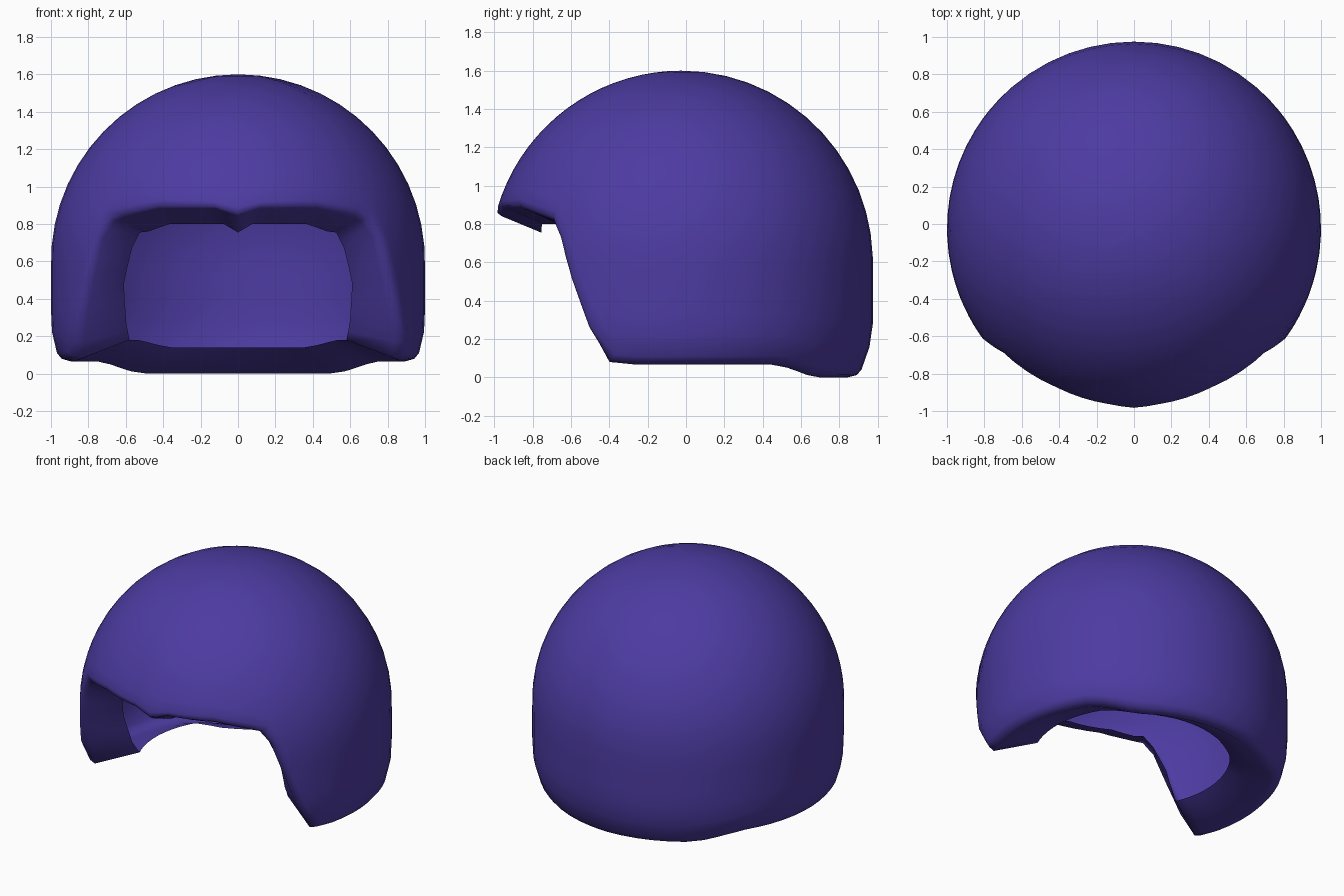
import bpy, bmesh
from math import sin, cos, asin, pi, radians

cube = bpy.data.objects.get("Cube")
if cube:
    bpy.data.objects.remove(cube, do_unlink=True)

WAIST = 0.6        # height where the straight wall turns into the dome
CENTRE_Y = -0.025
ROWS = 18

# Half of the rim, from front centre to back centre:
# outer angle, z, lip angle, z, radius, inner angle, z, radius, steps
RIM = [
    (0, .89, 0, .84, .935, 0, .755, .73, 2),
    (8, .92, 7, .88, .92, 6, .80, .73, 4),
    (26, .93, 27, .88, .92, 30, .80, .73, 2),
    (37, .90, 36, .85, .92, 41, .76, .73, 2),
    (47, .87, 44.5, .82, .93, 46, .755, .73, 2),
    (52, .74, 48.5, .74, .95, 51, .67, .73, 2),
    (56, .52, 53.5, .52, .95, 58, .48, .72, 2),
    (62, .27, 59.5, .27, .94, 63, .27, .67, 2),
    (69, .12, 66, .08, .92, 67, .18, .63, 2),
    (77, .11, 75, .066, .90, 76, .18, .63, 8),
    (122, .11, 122, .066, .89, 122, .18, .63, 2),
    (129, .09, 129, .05, .88, 129, .17, .63, 2),
    (139, .06, 139, .012, .87, 139, .15, .63, 1),
    (146, .05, 146, 0, .87, 146, .14, .63, 5),
    (180, .04, 180, 0, .87, 180, .14, .63, 1),
]


def place(angle, radius, z):
    a = radians(angle)
    return (radius * sin(a), CENTRE_Y - radius * cos(a), z)


def climb(angle, z):
    """Points from height z up the wall and dome, stopping short of the pole."""
    start = z if z < WAIST else WAIST + asin(z - WAIST)
    end = WAIST + pi / 2
    points = []
    for i in range(ROWS):
        u = start + (end - start) * i / ROWS
        if u < WAIST:                           # wall tucks in at the bottom
            points.append(place(angle, 1 - 0.035 * (max(0, 0.3 - u) / 0.2) ** 2, u))
        else:
            points.append(place(angle, cos(u - WAIST), WAIST + sin(u - WAIST)))
    return points


def column(key, side):
    """One section: crown, outer wall, rounded lip, inner edge of the rim."""
    ao, zo, al, zl, rl, ai, zi, ri = key
    outer = climb(side * ao, zo)
    lip = place(side * al, rl, zl)
    x, y, z = [(o + l) / 2 for o, l in zip(outer[0], lip)]
    roll = (x * 1.012, y * 1.012, max(z - 0.008, 0))
    return outer[::-1] + [roll, lip, place(side * ai, ri, zi)]


# Subdivide the rim keys, then mirror them into a full ring
half = []
for a, b in zip(RIM, RIM[1:]):
    for i in range(a[-1]):
        t = i / a[-1]
        half.append([p + (q - p) * t for p, q in zip(a[:-1], b[:-1])])
half.append(RIM[-1][:-1])
columns = [column(k, 1) for k in half] + [column(k, -1) for k in half[-2:0:-1]]

# Skin the ring of sections from the crown down to the open inner edge
bm = bmesh.new()
rings = [[bm.verts.new(p) for p in c] for c in columns]
crown = bm.verts.new((0, CENTRE_Y, WAIST + 1))
for n, left in enumerate(rings):
    right = rings[(n + 1) % len(rings)]
    for i in range(len(left) - 1):
        bm.faces.new((left[i], left[i + 1], right[i + 1], right[i]))
    bm.faces.new((crown, left[0], right[0]))
bmesh.ops.recalc_face_normals(bm, faces=bm.faces)
for f in bm.faces:
    f.smooth = True

mesh = bpy.data.meshes.new("helmet_shell")
bm.to_mesh(mesh)
bm.free()
shell = bpy.data.objects.new("helmet_shell", mesh)
bpy.context.collection.objects.link(shell)

# Single purple colour
colour = (0.074, 0.044, 0.36, 1)
purple = bpy.data.materials.new("purple")
purple.use_nodes = True
purple.diffuse_color = colour
purple.node_tree.nodes["Principled BSDF"].inputs["Base Color"].default_value = colour
mesh.materials.append(purple)
